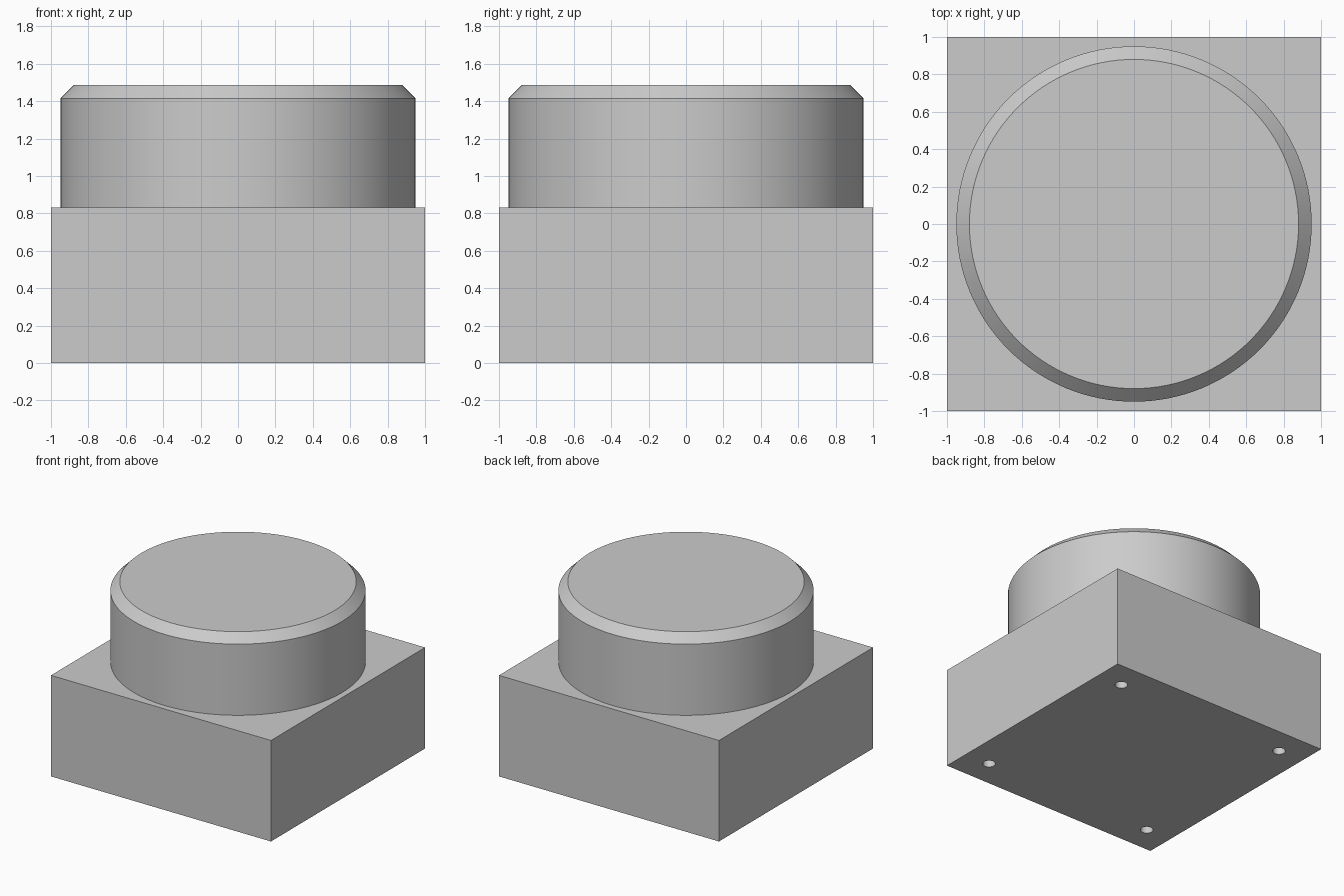
import bpy, bmesh, math
from mathutils import Matrix

cube = bpy.data.objects.get("Cube")
if cube:
    bpy.data.objects.remove(cube, do_unlink=True)

BASE_H = 0.83
TOP = 1.485
DRUM_R = 0.95
CHAMFER = 0.07
HOLE_POS = 0.775
HOLE_R = 0.048
HOLE_DEPTH = 0.3

grey = bpy.data.materials.new("light_grey")
grey.use_nodes = True
colour = (0.6, 0.6, 0.6, 1)
grey.diffuse_color = colour
grey.node_tree.nodes["Principled BSDF"].inputs["Base Color"].default_value = colour


def add_object(name, bm):
    mesh = bpy.data.meshes.new(name)
    bm.to_mesh(mesh)
    bm.free()
    mesh.materials.append(grey)
    obj = bpy.data.objects.new(name, mesh)
    bpy.context.collection.objects.link(obj)
    return obj


def add_cylinder(bm, x, y, z0, z1, radius, sides):
    bmesh.ops.create_cone(bm, cap_ends=True, segments=sides, radius1=radius,
                          radius2=radius, depth=z1 - z0,
                          matrix=Matrix.Translation((x, y, (z0 + z1) / 2)))


def smooth(obj):
    bpy.ops.object.select_all(action="DESELECT")
    obj.select_set(True)
    bpy.context.view_layer.objects.active = obj
    bpy.ops.object.shade_smooth_by_angle(angle=math.radians(30))


# Square base block
bm = bmesh.new()
bmesh.ops.create_cube(bm, size=1, matrix=Matrix.Translation((0, 0, BASE_H / 2))
                      @ Matrix.Diagonal((2, 2, BASE_H, 1)))
base = add_object("base_block", bm)

# Blind screw holes in the four underside corners
bm = bmesh.new()
for sx in (-1, 1):
    for sy in (-1, 1):
        add_cylinder(bm, sx * HOLE_POS, sy * HOLE_POS, -0.1, HOLE_DEPTH, HOLE_R, 32)
cutter = add_object("screw_hole_cutter", bm)
cutter.hide_render = True
cutter.hide_set(True)

cut = base.modifiers.new("screw_holes", "BOOLEAN")
cut.operation = "DIFFERENCE"
cut.solver = "EXACT"
cut.object = cutter

# Bake the cut, then drop the cutter
bpy.context.view_layer.update()
evaluated = base.evaluated_get(bpy.context.evaluated_depsgraph_get())
base_mesh = bpy.data.meshes.new_from_object(evaluated)
base.modifiers.clear()
base.data = base_mesh
bpy.data.objects.remove(cutter, do_unlink=True)
smooth(base)

# Round drum with a chamfered top rim
bm = bmesh.new()
add_cylinder(bm, 0, 0, BASE_H, TOP, DRUM_R, 128)
rim = [e for e in bm.edges if all(v.co.z > TOP - 0.01 for v in e.verts)]
bmesh.ops.bevel(bm, geom=rim, offset=CHAMFER, offset_type="OFFSET",
                segments=1, affect="EDGES")
smooth(add_object("round_drum", bm))
